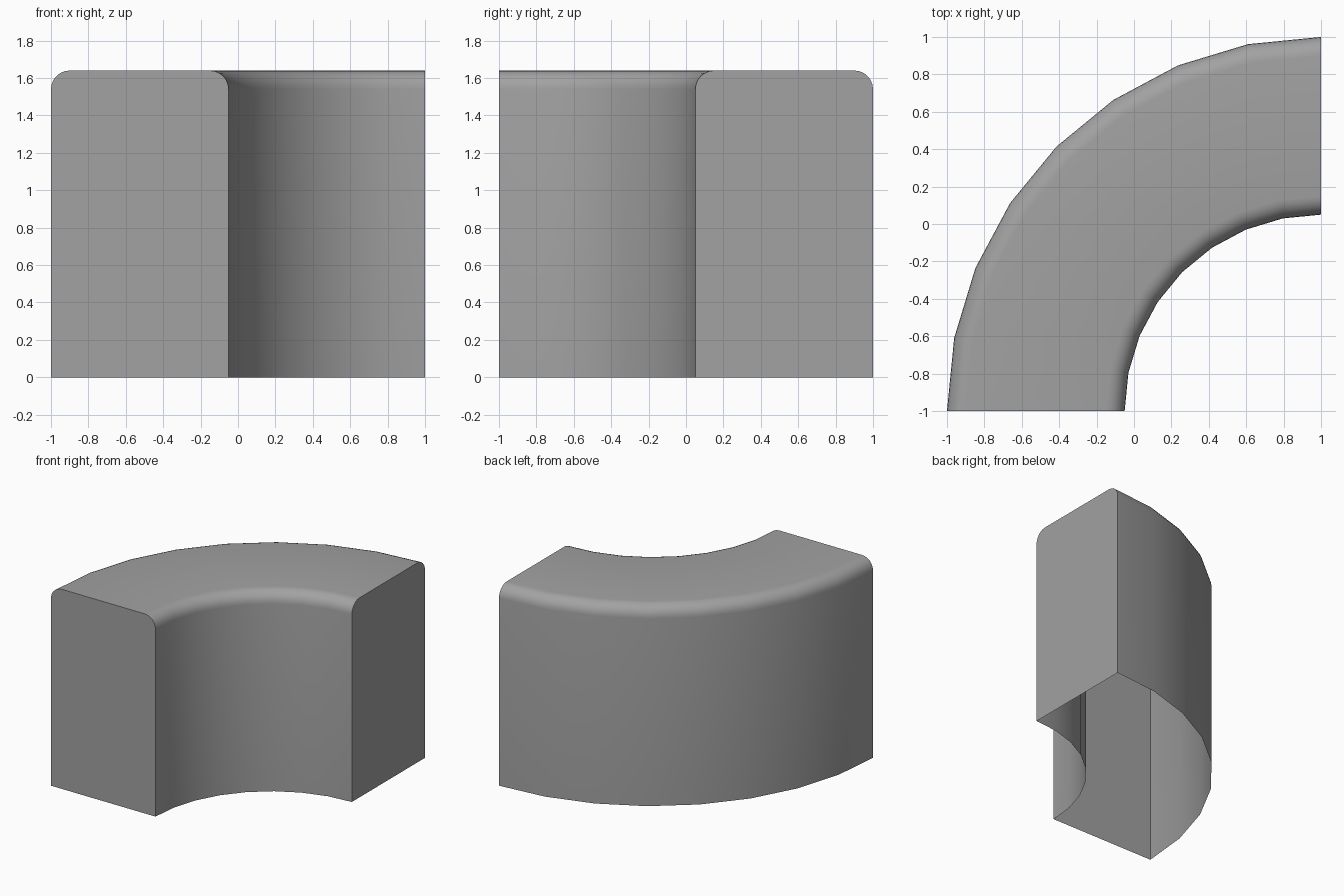
import bpy, bmesh
from math import sin, cos, pi, radians

cube = bpy.data.objects.get("Cube")
if cube:
    bpy.data.objects.remove(cube, do_unlink=True)

INNER, OUTER, HEIGHT = 1.05, 2.0, 1.64
FILLET, FILLET_STEPS, ARC_STEPS = 0.1, 6, 8

# Grey material
grey = bpy.data.materials.new("plain grey")
grey.use_nodes = True
colour = (0.36, 0.36, 0.36, 1)
grey.diffuse_color = colour
grey.node_tree.nodes["Principled BSDF"].inputs["Base Color"].default_value = colour

# Cross-section (radius, height): open at the bottom, rounded at both top edges
profile = [(OUTER, 0)]
for centre, start in ((OUTER - FILLET, 0), (INNER + FILLET, pi / 2)):
    for i in range(FILLET_STEPS + 1):
        a = start + i * pi / 2 / FILLET_STEPS
        profile.append((centre + FILLET * cos(a), HEIGHT - FILLET + FILLET * sin(a)))
profile.append((INNER, 0))

# Sweep the section through a quarter turn about the inside corner
bm = bmesh.new()
rings = []
for step in range(ARC_STEPS + 1):
    a = step * pi / 2 / ARC_STEPS
    rings.append([bm.verts.new((1 - r * cos(a), -1 + r * sin(a), z)) for r, z in profile])
for ring, following in zip(rings, rings[1:]):
    for i in range(len(profile) - 1):
        bm.faces.new((ring[i], ring[i + 1], following[i + 1], following[i]))

# Flat end walls
bm.faces.new(rings[0])
bm.faces.new(rings[-1][::-1])

# Point all faces outwards
bmesh.ops.recalc_face_normals(bm, faces=bm.faces)
bm.normal_update()
top = max(bm.faces, key=lambda f: f.calc_center_median().z)
if top.normal.z < 0:
    bmesh.ops.reverse_faces(bm, faces=bm.faces)

mesh = bpy.data.meshes.new("curved_block")
bm.to_mesh(mesh)
bm.free()
mesh.materials.append(grey)
block = bpy.data.objects.new("curved_block", mesh)
bpy.context.collection.objects.link(block)

# Smooth curves, crisp end walls
bpy.ops.object.select_all(action="DESELECT")
block.select_set(True)
bpy.context.view_layer.objects.active = block
bpy.ops.object.shade_smooth_by_angle(angle=radians(30))
